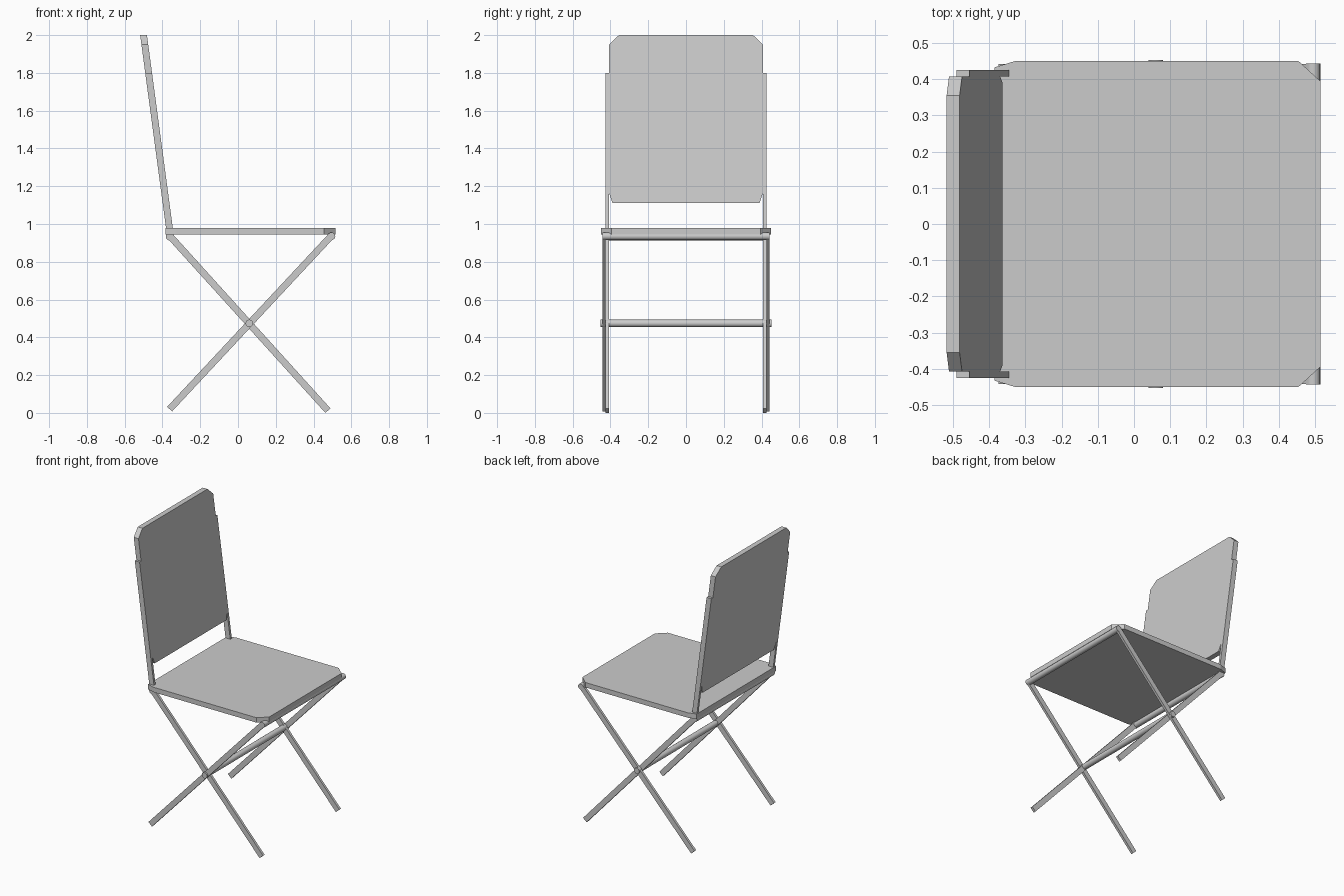
import bpy, bmesh, math
from mathutils import Vector

if "Cube" in bpy.data.objects:
    bpy.data.objects.remove(bpy.data.objects["Cube"])


def prism(name, points, offset):
    """Extrude a planar polygon along an offset vector."""
    bm = bmesh.new()
    face = bm.faces.new([bm.verts.new(p) for p in points])
    ext = bmesh.ops.extrude_face_region(bm, geom=[face])
    verts = [g for g in ext["geom"] if isinstance(g, bmesh.types.BMVert)]
    bmesh.ops.translate(bm, verts=verts, vec=Vector(offset))
    bmesh.ops.recalc_face_normals(bm, faces=bm.faces)
    mesh = bpy.data.meshes.new(name)
    bm.to_mesh(mesh)
    bm.free()
    obj = bpy.data.objects.new(name, mesh)
    bpy.context.collection.objects.link(obj)
    return obj


def mirror_y(obj):
    mod = obj.modifiers.new("mirror", "MIRROR")
    mod.use_axis = (False, True, False)


def tube(name, x, z, radius, half):
    """Round bar running across the chair."""
    bpy.ops.mesh.primitive_cylinder_add(vertices=16, radius=radius, depth=2 * half,
                                        location=(x, 0, z), rotation=(math.pi / 2, 0, 0))
    bpy.context.object.name = name
    bpy.ops.object.shade_smooth_by_angle()


def leg(name, top, foot, y0, y1, width=0.036):
    """Flat bar between two points in the side plane, on both sides."""
    a, b = Vector((top[0], y0, top[1])), Vector((foot[0], y0, foot[1]))
    d = (b - a).normalized()
    n = Vector((d.z, 0, -d.x)) * width / 2
    mirror_y(prism(name, [a + n, b + n, b - n, a - n], (0, y1 - y0, 0)))


def lean(z):
    """Front x of the leaning back at height z."""
    return -0.482 + (2.0 - z) * 0.134


# Seat with clipped corners
half_seat = [(-0.385, 0.433), (-0.33, 0.45), (0.455, 0.45), (0.515, 0.395)]
outline = half_seat + [(x, -y) for x, y in reversed(half_seat)]
prism("seat", [(x, y, 0.944) for x, y in outline], (0, 0, 0.034))

# Leaning back panel with clipped corners
half_back = [(0.39, 1.112), (0.408, 1.165), (0.408, 1.95), (0.355, 2.0)]
outline = half_back + [(-y, z) for y, z in reversed(half_back)]
prism("back_panel", [(lean(z), y, z) for y, z in outline], (-0.036, 0, 0))

# Back posts
mirror_y(prism("back_post", [(lean(0.93), 0.408, 0.93), (lean(1.8), 0.408, 1.8),
                             (lean(1.8) - 0.036, 0.408, 1.8), (lean(0.93) - 0.036, 0.408, 0.93)],
               (0, 0.017, 0)))

# Crossed legs, one inside the other
leg("inner_leg", (-0.362, 0.938), (0.476, 0.012), 0.408, 0.425)
leg("outer_leg", (0.495, 0.938), (-0.362, 0.02), 0.425, 0.442)

# Round cross bars
tube("front_bar", 0.495, 0.935, 0.02, 0.443)
tube("rear_bar", -0.362, 0.933, 0.02, 0.425)
tube("pivot_bar", 0.06, 0.474, 0.02, 0.453)
